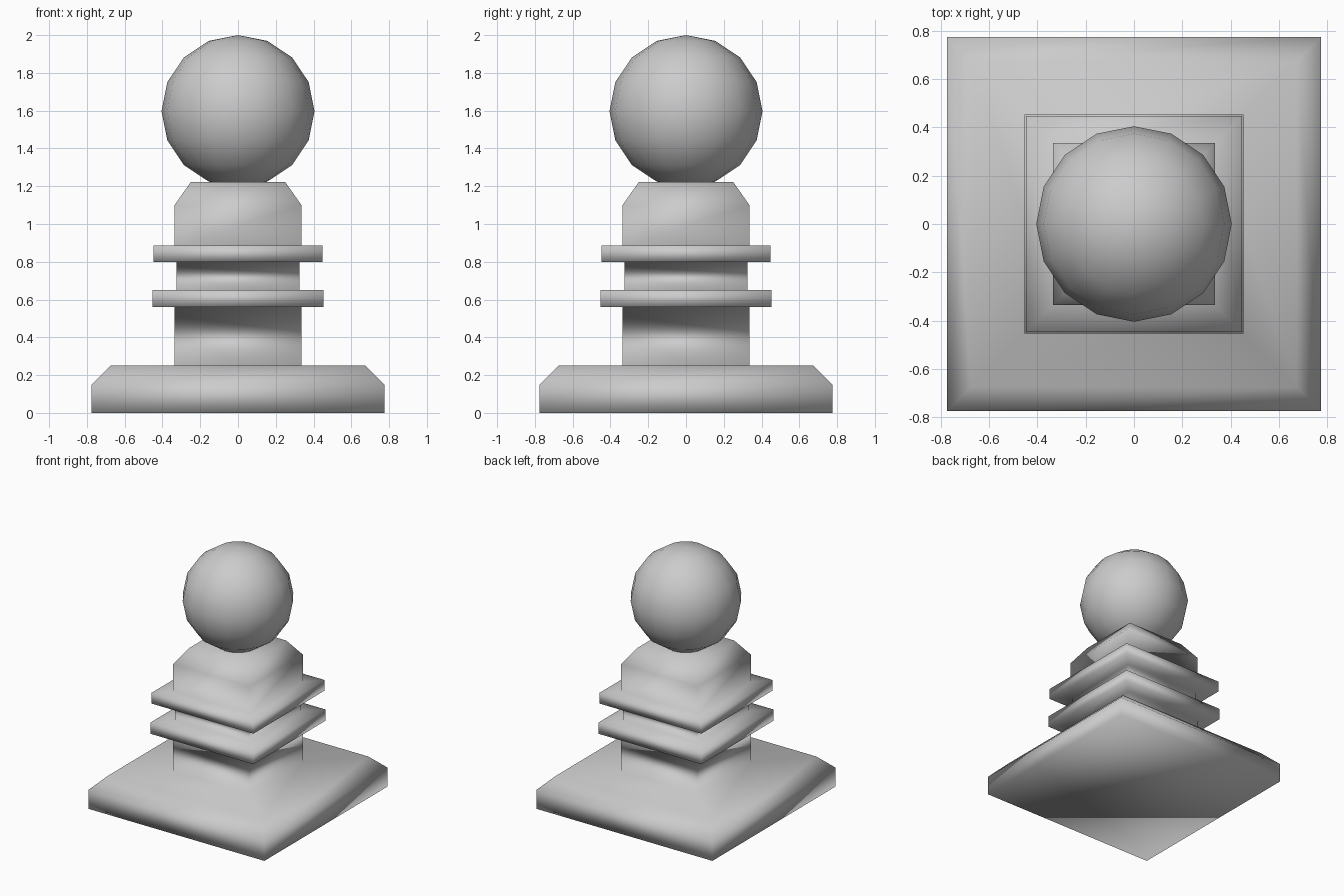
import bpy, bmesh
from mathutils import Matrix

if "Cube" in bpy.data.objects:
    bpy.data.objects.remove(bpy.data.objects["Cube"])


def finish(bm, name):
    bmesh.ops.recalc_face_normals(bm, faces=bm.faces)
    for f in bm.faces:
        f.smooth = True
    mesh = bpy.data.meshes.new(name)
    bm.to_mesh(mesh)
    bm.free()
    obj = bpy.data.objects.new(name, mesh)
    bpy.context.collection.objects.link(obj)


# Square pedestal: half width and height of each level, bottom to top
profile = [
    (0.775, 0.0), (0.775, 0.15), (0.675, 0.25),   # chamfered foot
    (0.336, 0.25), (0.336, 0.56),                 # lower shaft
    (0.453, 0.56), (0.453, 0.65),                 # lower collar
    (0.326, 0.65), (0.326, 0.80),                 # waist
    (0.448, 0.80), (0.448, 0.885),                # upper collar
    (0.336, 0.885), (0.336, 1.10), (0.25, 1.222), # chamfered neck
]
corners = [(-1, -1), (1, -1), (1, 1), (-1, 1)]
bm = bmesh.new()
rings = [[bm.verts.new((x * w, y * w, z)) for x, y in corners] for w, z in profile]
for low, high in zip(rings, rings[1:]):
    for i in range(4):
        j = (i + 1) % 4
        bm.faces.new((low[i], low[j], high[j], high[i]))
bm.faces.new(rings[0][::-1])
bm.faces.new(rings[-1])
finish(bm, "pedestal")

# Ball on top
bm = bmesh.new()
bmesh.ops.create_uvsphere(
    bm, u_segments=16, v_segments=8, radius=1.0,
    matrix=Matrix.Translation((0, 0, 1.597)) @ Matrix.Diagonal((0.405, 0.405, 0.403, 1)))
finish(bm, "ball")
